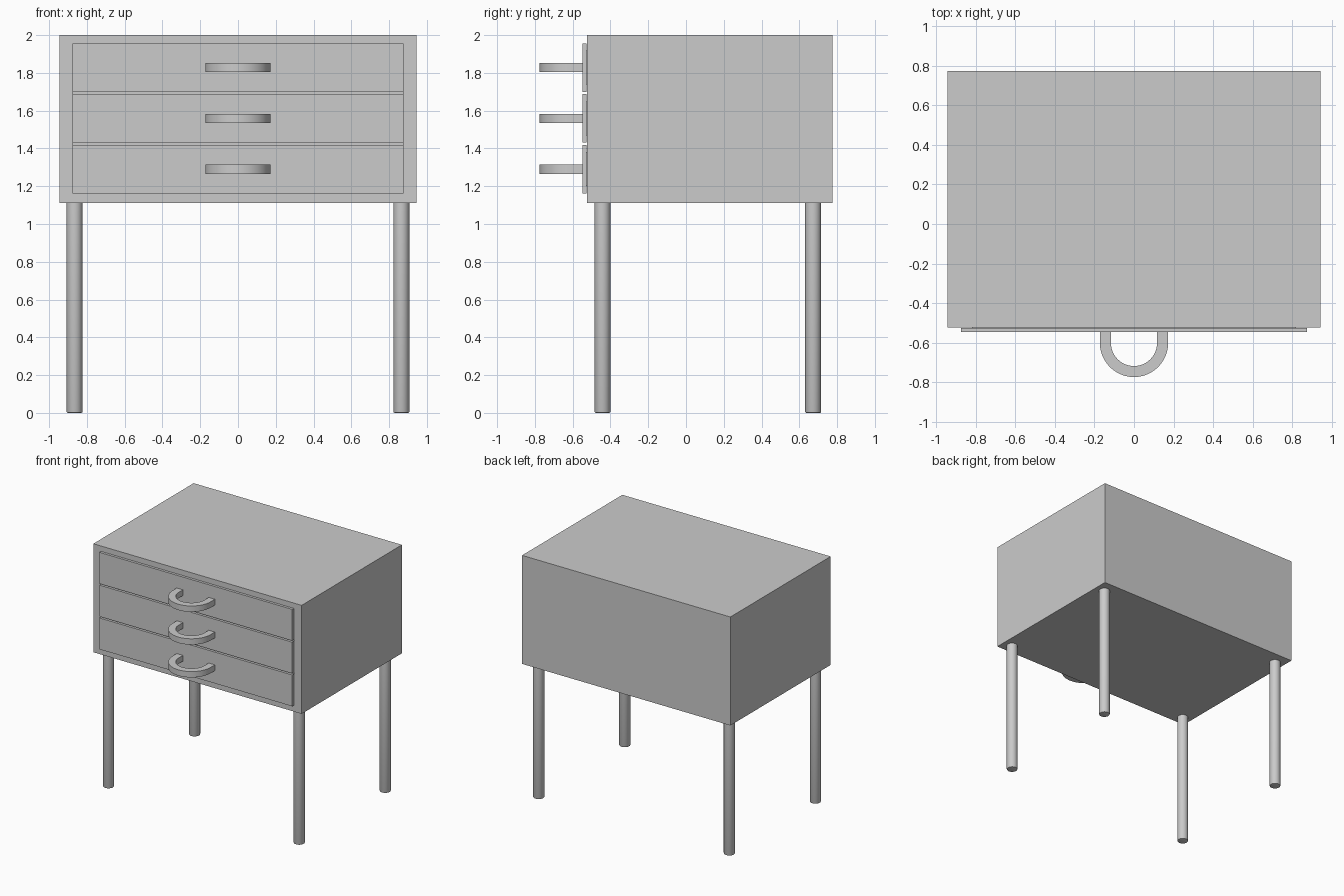
import bpy, bmesh, math

if "Cube" in bpy.data.objects:
    bpy.data.objects.remove(bpy.data.objects["Cube"])

FRONT, BACK = -0.525, 0.775      # carcass depth
HALF_W, BOTTOM, TOP = 0.945, 1.11, 2.0


def finish(bm, name):
    bmesh.ops.recalc_face_normals(bm, faces=bm.faces)
    mesh = bpy.data.meshes.new(name)
    bm.to_mesh(mesh)
    bm.free()
    obj = bpy.data.objects.new(name, mesh)
    bpy.context.collection.objects.link(obj)
    return obj


def smooth(obj, degrees=35):
    bpy.ops.object.select_all(action='DESELECT')
    obj.select_set(True)
    bpy.context.view_layer.objects.active = obj
    bpy.ops.object.shade_smooth_by_angle(angle=math.radians(degrees))


def box_bm(lo, hi):
    bm = bmesh.new()
    bmesh.ops.create_cube(bm, size=1)
    for v in bm.verts:
        v.co = [(a + b) / 2 + c * (b - a) for a, b, c in zip(lo, hi, v.co)]
    return bm


def hollow_box(name, lo, hi, axis, sign, wall, depth):
    """Box with a recess pushed in from the face that looks along axis * sign."""
    bm = box_bm(lo, hi)
    bm.normal_update()
    face = max(bm.faces, key=lambda f: f.normal[axis] * sign)
    bmesh.ops.inset_region(bm, faces=[face], thickness=wall)
    inner = bmesh.ops.extrude_discrete_faces(bm, faces=[face])['faces'][0]
    for v in inner.verts:
        v.co[axis] -= sign * depth
    return finish(bm, name)


# Carcass, open at the front behind the drawers
hollow_box("cabinet_body", (-HALF_W, FRONT, BOTTOM), (HALF_W, BACK, TOP),
           1, -1, 0.1, 1.2)


# U-shaped flat pull: straight ends joined by a half ring
def handle(name, z):
    outer, inner, cy, root, height = 0.173, 0.117, -0.602, -0.54, 0.048
    steps = 24
    arc = [math.pi + math.pi * i / steps for i in range(steps + 1)]

    def path(r):
        return ([(-r, root)] + [(r * math.cos(a), cy + r * math.sin(a)) for a in arc]
                + [(r, root)])

    bm = bmesh.new()
    rows = [[bm.verts.new((x, y, z - height / 2)) for x, y in path(r)]
            for r in (outer, inner)]
    for i in range(len(rows[0]) - 1):
        bm.faces.new((rows[0][i], rows[0][i + 1], rows[1][i + 1], rows[1][i]))
    top = bmesh.ops.extrude_face_region(bm, geom=bm.faces[:])['geom']
    bmesh.ops.translate(bm, vec=(0, 0, height),
                        verts=[g for g in top if isinstance(g, bmesh.types.BMVert)])
    smooth(finish(bm, name))


# Three drawers: front panel, open tray and pull
for label, z in (("top", 1.828), ("middle", 1.559), ("bottom", 1.290)):
    finish(box_bm((-0.875, -0.547, z - 0.1285), (0.875, -0.526, z + 0.1285)),
           label + "_drawer_front")
    hollow_box(label + "_drawer_tray", (-0.82, -0.53, z - 0.09), (0.82, 0.6, z + 0.09),
               2, 1, 0.03, 0.16)
    handle(label + "_drawer_handle", z)

# Round legs with slightly eased feet
for side, x in (("left", -0.865), ("right", 0.865)):
    for end, y in (("front", -0.442), ("back", 0.673)):
        bm = bmesh.new()
        bmesh.ops.create_cone(bm, cap_ends=True, segments=32, radius1=0.042,
                              radius2=0.042, depth=BOTTOM)
        bmesh.ops.translate(bm, verts=bm.verts, vec=(x, y, BOTTOM / 2))
        rim = [e for e in bm.edges if all(v.co.z < 0.01 for v in e.verts)]
        bmesh.ops.bevel(bm, geom=rim, offset=0.006, segments=2, affect='EDGES', profile=0.5)
        smooth(finish(bm, f"{end}_{side}_leg"))
